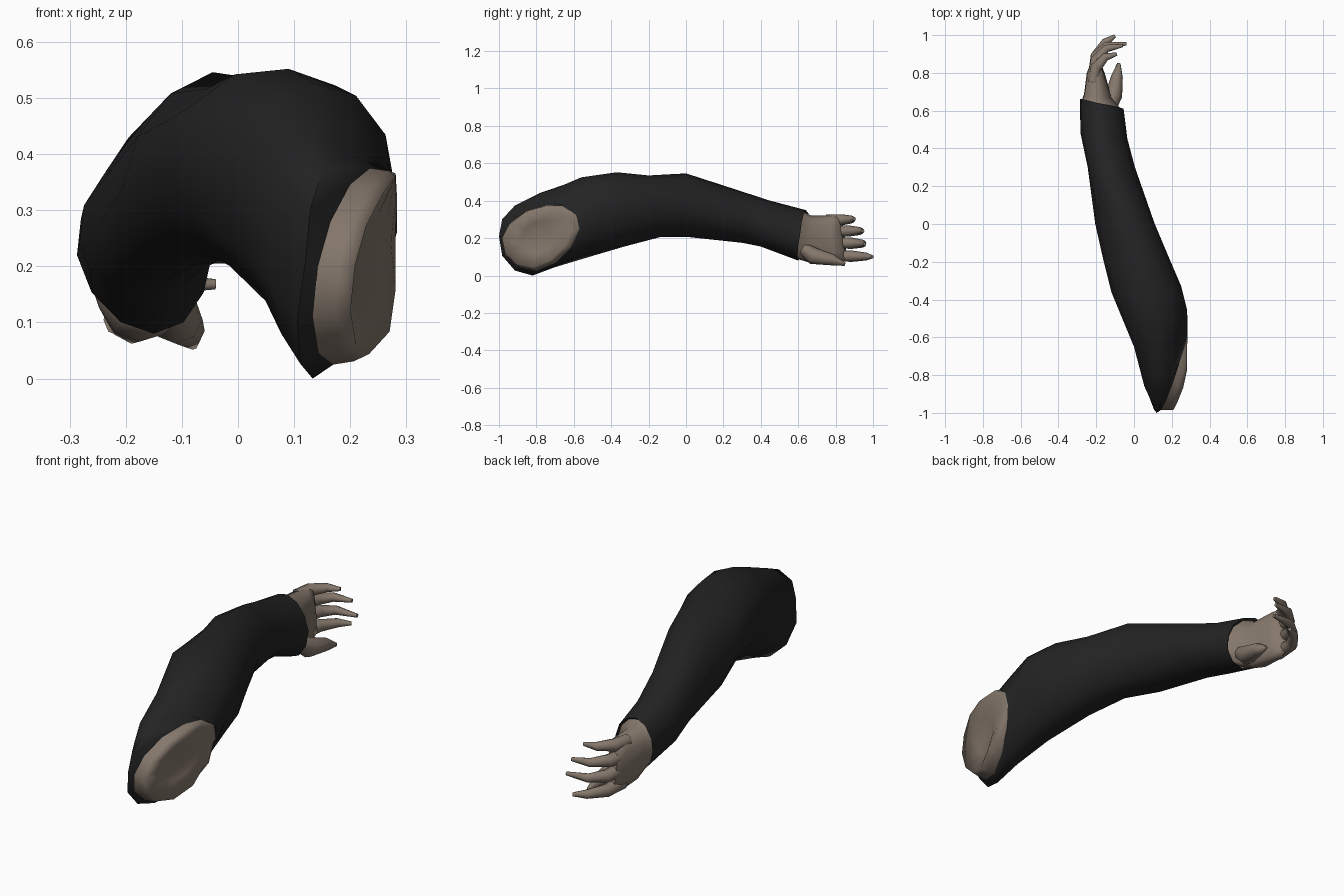
import bpy, bmesh, math
from mathutils import Vector

if "Cube" in bpy.data.objects:
    bpy.data.objects.remove(bpy.data.objects["Cube"])


def material(name, rgb):
    m = bpy.data.materials.new(name)
    m.diffuse_color = (*rgb, 1)
    m.use_nodes = True
    m.node_tree.nodes["Principled BSDF"].inputs["Base Color"].default_value = m.diffuse_color
    return m


cloth = material("black cloth", (0.017, 0.017, 0.018))
skin = material("muted skin", (0.235, 0.187, 0.15))


def section(left, top, right, bottom, sides=12, power=1.05):
    """Closed loop through four key points, as joined quarter ellipses."""
    q = [Vector(p) for p in (right, top, left, bottom)]
    c = sum(q, Vector()) / 4
    loop = []
    for i in range(sides):
        k, part = divmod(i * 4 / sides, 1)
        a, b = q[int(k)], q[(int(k) + 1) % 4]
        t = part * math.pi / 2
        loop.append(c + (a - c) * max(math.cos(t), 0) ** power
                    + (b - c) * max(math.sin(t), 0) ** power)
    return loop


def scaled(loop, s, shift=(0, 0, 0)):
    c = sum(loop, Vector()) / len(loop)
    return [c + (p - c) * s + Vector(shift) for p in loop]


def loft(name, loops, mat, cap_start=False, cap_end=False, angle=75):
    bm = bmesh.new()
    rings = [[bm.verts.new(p) for p in loop] for loop in loops]
    for a, b in zip(rings, rings[1:]):
        n = len(a)
        for i in range(n):
            bm.faces.new((a[i], a[(i + 1) % n], b[(i + 1) % n], b[i]))
    if cap_start:
        bm.faces.new(rings[0])
    if cap_end:
        bm.faces.new(rings[-1])
    bmesh.ops.recalc_face_normals(bm, faces=bm.faces)
    me = bpy.data.meshes.new(name)
    bm.to_mesh(me)
    bm.free()
    me.materials.append(mat)
    ob = bpy.data.objects.new(name, me)
    bpy.context.collection.objects.link(ob)
    bpy.ops.object.select_all(action='DESELECT')
    ob.select_set(True)
    bpy.context.view_layer.objects.active = ob
    bpy.ops.object.shade_smooth_by_angle(angle=math.radians(angle))
    return ob


# Sleeve: sections (outer, top, inner, bottom) from shoulder opening to cuff
sleeve_keys = [
    ((.142, -.985, .20), (.235, -.75, .375), (.28, -.57, .25), (.17, -.80, .025)),
    ((.12, -1.0, .21), (.18, -.82, .405), (.283, -.55, .26), (.133, -.82, .0)),
    ((.055, -.86, .28), (.16, -.70, .465), (.283, -.50, .30), (.12, -.70, .045)),
    ((.0, -.65, .33), (.14, -.56, .525), (.28, -.45, .34), (.11, -.50, .105)),
    ((-.12, -.36, .40), (.09, -.37, .552), (.25, -.33, .36), (.08, -.33, .155)),
    ((-.16, -.20, .38), (.03, -.20, .535), (.19, -.19, .37), (.01, -.14, .205)),
    ((-.205, .0, .34), (-.045, .0, .546), (.11, .0, .37), (-.07, .02, .205)),
    ((-.245, .30, .28), (-.14, .25, .465), (.005, .30, .31), (-.13, .30, .175)),
    ((-.283, .48, .24), (-.18, .45, .40), (-.035, .45, .26), (-.155, .40, .155)),
    ((-.287, .66, .22), (-.19, .64, .35), (-.055, .61, .22), (-.15, .60, .08)),
]
sleeve = [section(*k) for k in sleeve_keys]
cuff_turn = scaled(sleeve[-1], 0.93, (0, -0.01, 0))
loft("sleeve", sleeve + [cuff_turn], cloth)

# Shoulder cap: shallow bulge of skin filling the opening
opening = sleeve[0]


def bulge(s, dx, dy):
    loop = scaled(opening, s, (dx, dy, 0))
    return [Vector((min(p.x, .281), p.y, p.z)) for p in loop]


loft("shoulder_cap",
     [opening, bulge(.97, .035, -.005), bulge(.90, .06, -.02), bulge(.5, .03, 0)],
     skin, cap_end=True, angle=120)

# Palm, back of the hand facing -x, starting at the cuff
palm_keys = [
    ((-.264, .69, .20), (-.20, .67, .32), (-.12, .67, .19), (-.175, .67, .066)),
    ((-.250, .80, .20), (-.20, .79, .322), (-.15, .78, .20), (-.19, .80, .062)),
    ((-.230, .85, .20), (-.19, .82, .315), (-.17, .83, .20), (-.19, .85, .075)),
]
palm = [section(*k, power=0.8) for k in palm_keys]
loft("palm", [cuff_turn] + palm, skin, True, True)


def finger(name, path, radii):
    """Tapered eight-sided tube following the path."""
    pts = [Vector(p) for p in path]
    loops = []
    for i, (p, r) in enumerate(zip(pts, radii)):
        d = (pts[min(i + 1, len(pts) - 1)] - pts[max(i - 1, 0)]).normalized()
        side = d.cross(Vector((0, 0, 1))).normalized() * r
        up = side.cross(d).normalized() * r
        loops.append(section(p - side, p + up, p + side, p - up, 8, 1.0))
    loft(name, loops, skin, True, True)


# Fingers curling towards +x, little finger uppermost
curls = {
    "little_finger": (.295, .302, [(-.215, .75), (-.20, .83), (-.15, .885), (-.09, .90)]),
    "ring_finger": (.238, .238, [(-.215, .78), (-.20, .87), (-.145, .93), (-.06, .945)]),
    "middle_finger": (.175, .168, [(-.215, .78), (-.20, .89), (-.145, .945), (-.04, .955)]),
    "index_finger": (.105, .10, [(-.21, .78), (-.20, .89), (-.15, .965), (-.10, .996)]),
}
for name, (z0, z1, xy) in curls.items():
    path = [(x, y, z0 + (z1 - z0) * i / 3) for i, (x, y) in enumerate(xy)]
    finger(name, path, (.03, .03, .021, .009))

# Thumb, running from the inside of the wrist
finger("thumb", [(-.13, .60, .16), (-.108, .68, .105), (-.09, .78, .085), (-.08, .85, .06)],
       (.03, .046, .031, .009))
